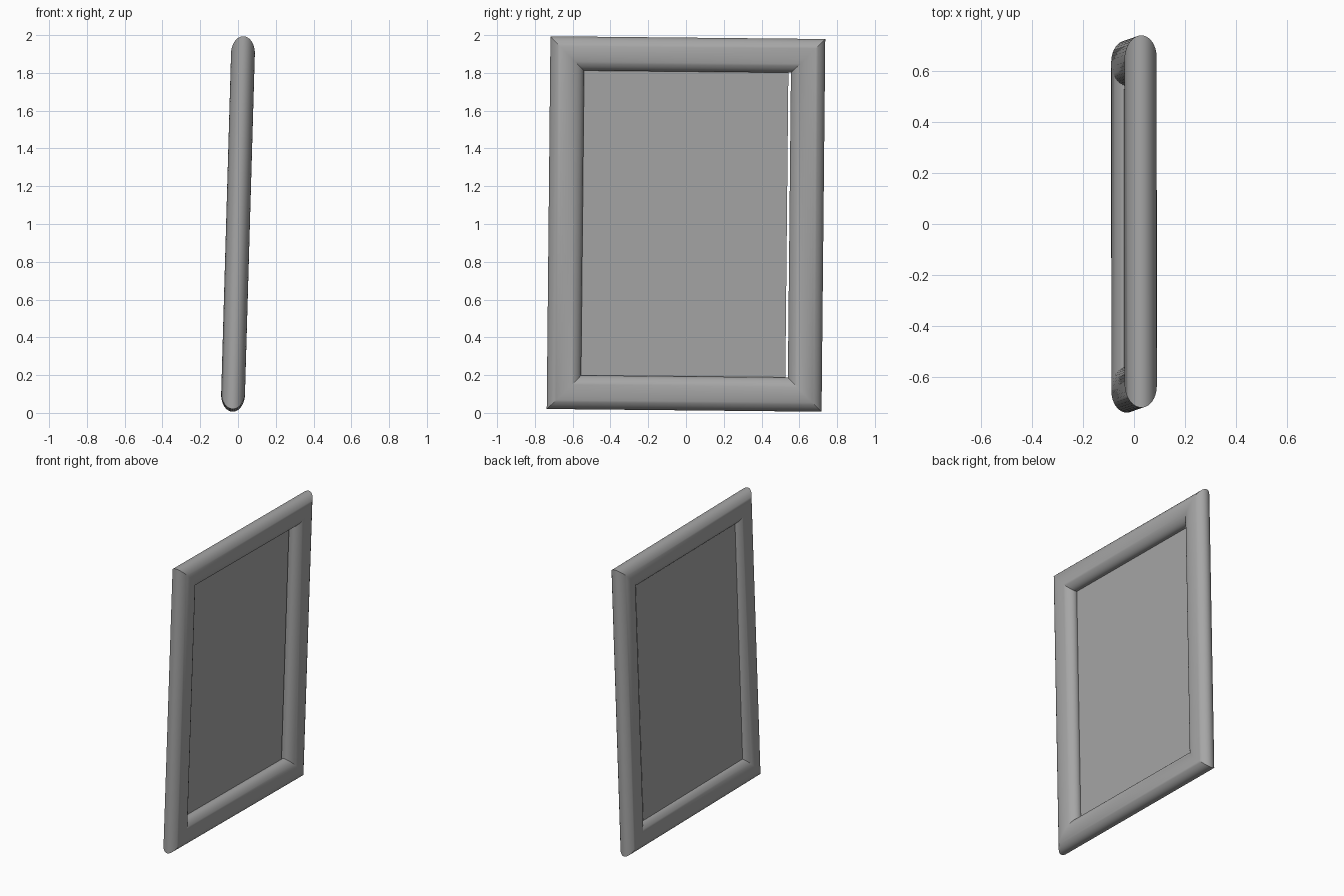
import bpy
import bmesh
from math import sin, cos, pi
from mathutils import Matrix

cube = bpy.data.objects.get("Cube")
if cube:
    bpy.data.objects.remove(cube, do_unlink=True)

HALF_W, HALF_H = 0.7275, 0.987    # outer half size of the frame
BAR, DEPTH = 0.09, 0.063          # half width and half thickness of a bar
SEGMENTS = 40

grey = bpy.data.materials.new("mid_grey")
grey.use_nodes = True
colour = (0.38, 0.38, 0.38, 1)
grey.diffuse_color = colour
grey.node_tree.nodes["Principled BSDF"].inputs["Base Color"].default_value = colour

# Slight lean shared by all parts
lean = (Matrix.Translation((0, 0, 1))
        @ Matrix.Rotation(0.029, 4, "Y") @ Matrix.Rotation(-0.01, 4, "X"))


def finish(name, bm):
    bmesh.ops.recalc_face_normals(bm, faces=bm.faces)
    bm.transform(lean)
    mesh = bpy.data.meshes.new(name)
    bm.to_mesh(mesh)
    bm.free()
    mesh.materials.append(grey)
    obj = bpy.data.objects.new(name, mesh)
    bpy.context.collection.objects.link(obj)
    return obj


# Frame: an oval section carried round four mitred corners
bm = bmesh.new()
rings = []
for sy, sz in ((-1, -1), (1, -1), (1, 1), (-1, 1)):
    ring = []
    for i in range(SEGMENTS):
        a = 2 * pi * i / SEGMENTS
        out = BAR * cos(a) - BAR
        ring.append(bm.verts.new((DEPTH * sin(a), sy * (HALF_W + out), sz * (HALF_H + out))))
    rings.append(ring)
for r, ring in enumerate(rings):
    after = rings[(r + 1) % 4]
    for i in range(SEGMENTS):
        j = (i + 1) % SEGMENTS
        bm.faces.new((ring[i], ring[j], after[j], after[i]))
frame = finish("frame", bm)

# Panel: thin sheet, stopping just short of the frame on one side
left, right, half_height = -0.57, 0.534, 0.83
bm = bmesh.new()
bmesh.ops.create_cube(bm, size=1, matrix=Matrix.Translation((-0.015, (left + right) / 2, 0))
                      @ Matrix.Diagonal((0.006, right - left, 2 * half_height, 1)))
finish("panel", bm)

# Smooth bars with crisp mitres
bpy.ops.object.select_all(action="DESELECT")
frame.select_set(True)
bpy.context.view_layer.objects.active = frame
bpy.ops.object.shade_smooth_by_angle(angle=0.5)
